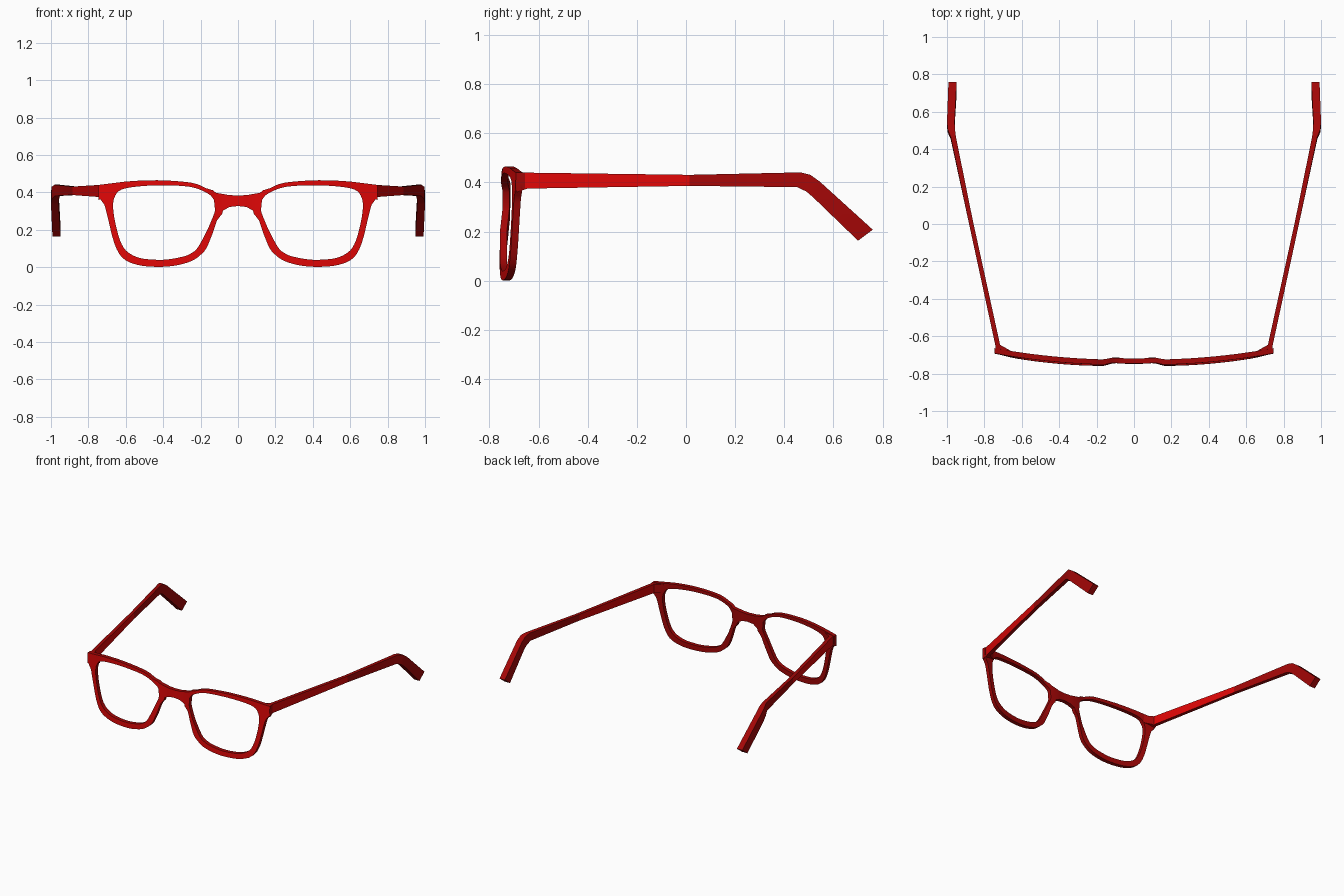
import bpy, bmesh

if "Cube" in bpy.data.objects:
    bpy.data.objects.remove(bpy.data.objects["Cube"])


def material(name, colour):
    m = bpy.data.materials.new(name)
    m.diffuse_color = (*colour, 1)
    m.use_nodes = True
    m.node_tree.nodes["Principled BSDF"].inputs["Base Color"].default_value = m.diffuse_color
    return m


dark_red = material("dark_red", (0.37, 0.002, 0.002))
bright_red = material("bright_red", (0.74, 0.002, 0.002))


def finish(bm, name, angle, is_bright):
    """Turn a right-hand half into a mirrored, shaded and coloured object."""
    bmesh.ops.recalc_face_normals(bm, faces=bm.faces[:])
    bm.normal_update()
    for f in bm.faces:
        f.material_index = int(is_bright(f))
    me = bpy.data.meshes.new(name)
    bm.to_mesh(me)
    bm.free()
    me.materials.append(dark_red)
    me.materials.append(bright_red)
    ob = bpy.data.objects.new(name, me)
    bpy.context.collection.objects.link(ob)
    mod = ob.modifiers.new("mirror", 'MIRROR')
    mod.use_axis[0] = True
    mod.merge_threshold = 0.0005
    bpy.ops.object.select_all(action='DESELECT')
    ob.select_set(True)
    bpy.context.view_layer.objects.active = ob
    bpy.ops.object.shade_smooth_by_angle(angle=angle)
    return ob


# Rim: lens-side and outer outline points (x, z), paired around the lens
inner = [(.668, .337), (.655, .385), (.625, .414), (.55, .43), (.417, .438),
         (.257, .43), (.166, .397), (.128, .358), (.123, .305), (.14, .255),
         (.171, .185), (.215, .105), (.245, .078), (.289, .058), (.38, .041),
         (.46, .041), (.535, .052), (.598, .088), (.633, .15), (.660, .257)]
outer = [(.715, .335), (.742, .372), (.745, .44), (.60, .458), (.43, .465),
         (.25, .452), (.17, .422), (.118, .398), (.08, .303), (.112, .25),
         (.138, .175), (.17, .10), (.20, .066), (.25, .032), (.34, .008),
         (.44, .002), (.54, .013), (.618, .05), (.662, .13), (.695, .26)]
# Bridge: from the rim to the centre line, above and below
bridge = [((.05, .386), (.045, .322)), ((0, .383), (0, .327))]
BRIDGE_SEG = 7            # outline segment the bridge grows from
STRAIGHT = (0, 1, 2, 7)   # outer segments that keep hard corners


def rounded(pts, straight):
    """Closed Catmull-Rom outline, three steps a segment; also the new index of each point."""
    out, index, n = [], [], len(pts)
    for i in range(n):
        p0, p1, p2, p3 = (pts[(i + k) % n] for k in (-1, 0, 1, 2))
        index.append(len(out))
        for t in ((0,) if i == BRIDGE_SEG else (0, 1 / 3, 2 / 3)):
            if i in straight:
                out.append(tuple(b + (c - b) * t for b, c in zip(p1, p2)))
            else:
                out.append(tuple(.5 * (2 * b + (c - a) * t + (2 * a - 5 * b + 4 * c - d) * t * t
                                       + (3 * b - a - 3 * c + d) * t ** 3)
                                 for a, b, c, d in zip(p0, p1, p2, p3)))
    return out, index


def depth(x, z):
    """Wrapped front surface, set back a little at the nose."""
    y = -.761 + .145 * max(0, x - .1) ** 2 + .02 * z
    if x < .16:
        y += .012 * min(1, (.16 - x) / .05) * (1 if x > .06 else .6)
    return y


bm = bmesh.new()


def front_vert(p):
    return bm.verts.new((p[0], depth(*p), p[1]))


loop_in, index = rounded(inner, ())
loop_out, _ = rounded(outer, STRAIGHT)
vi = [front_vert(p) for p in loop_in]
vo = [front_vert(p) for p in loop_out]
n = len(vi)
front = [bm.faces.new((vi[i], vi[(i + 1) % n], vo[(i + 1) % n], vo[i])) for i in range(n)]
top, low = vo[index[BRIDGE_SEG]], vo[index[BRIDGE_SEG + 1]]
for a, b in bridge:
    va, vb = front_vert(a), front_vert(b)
    front.append(bm.faces.new((top, va, vb, low)))
    top, low = va, vb
# Give the front its thickness, leaving the centre seam open for mirroring
ext = bmesh.ops.extrude_face_region(bm, geom=front, use_keep_orig=True)
for v in [g for g in ext["geom"] if isinstance(g, bmesh.types.BMVert)]:
    v.co.y += .028
seam = [f for f in bm.faces if all(abs(v.co.x) < 1e-5 for v in f.verts)]
bmesh.ops.delete(bm, geom=seam, context='FACES_ONLY')
finish(bm, "front_frame", 0.6, lambda f: f.normal.y < -.7)

# Corner blocks behind the frame that carry the temples
plan = [(.745, -.69), (.738, -.645), (.718, -.645), (.652, -.682), (.66, -.692)]
bm = bmesh.new()
lo = [bm.verts.new((x, y, .375 if y > -.66 else .36 if x > .7 else .385)) for x, y in plan]
hi = [bm.verts.new((x, y, .44)) for x, y in plan]
bm.faces.new(lo)
bm.faces.new(hi)
for i in range(5):
    j = (i + 1) % 5
    bm.faces.new((lo[i], lo[j], hi[j], hi[i]))
finish(bm, "corner_block", 0.4, lambda f: f.normal.y < -.7)

# Temples: sections as (top y, top z, bottom y, bottom z, inside x, outside x)
sections = [(-.655, .44, -.655, .375, .714, .740),
            (.015, .431, .015, .386, .861, .885),
            (.465, .441, .453, .381, .952, .980),
            (.506, .431, .490, .363, .957, .996),
            (.545, .403, .520, .337, .959, 1.0),
            (.76, .208, .70, .163, .948, .992)]
bm = bmesh.new()
rings = [[bm.verts.new(c) for c in ((xi, yb, zb), (xo, yb, zb), (xo, yt, zt), (xi, yt, zt))]
         for yt, zt, yb, zb, xi, xo in sections]
for r, s in zip(rings, rings[1:]):
    for i in range(4):
        j = (i + 1) % 4
        bm.faces.new((r[i], r[j], s[j], s[i]))
bm.faces.new(rings[0])
bm.faces.new(rings[-1])
# The sides of the front half are brighter
finish(bm, "temple", 0.4,
       lambda f: abs(f.normal.x) > .7 and f.calc_center_median().y < 0)
